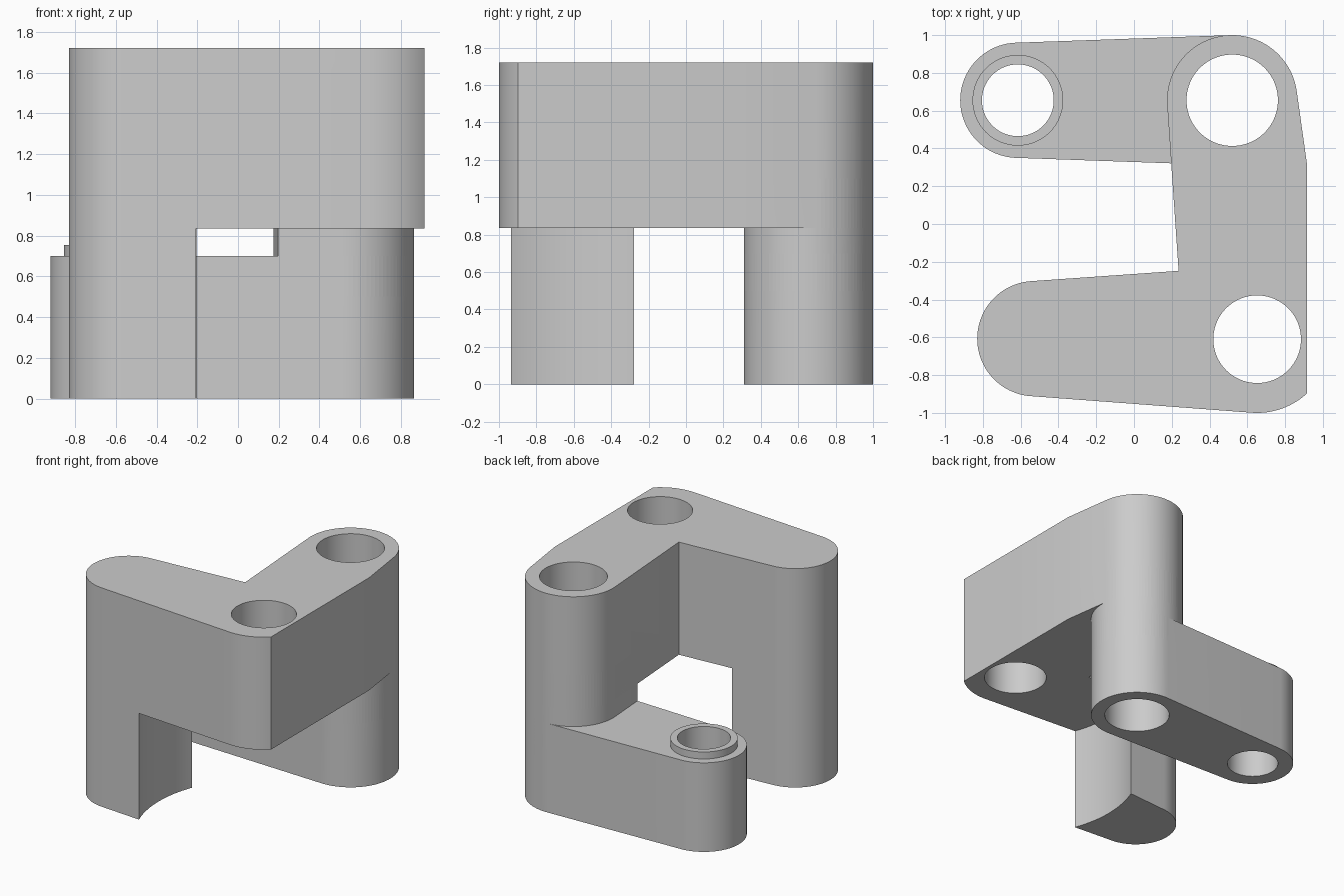
import bpy, bmesh, math
from mathutils import Vector
from mathutils.geometry import convex_hull_2d

cube = bpy.data.objects.get("Cube")
if cube:
    bpy.data.objects.remove(cube)

grey = bpy.data.materials.new("plain_grey")
grey.use_nodes = True
colour = (0.6, 0.6, 0.6, 1)
grey.diffuse_color = colour
grey.node_tree.nodes["Principled BSDF"].inputs["Base Color"].default_value = colour

# Plan circles: centre x, centre y, radius
LEG_END = (-0.525, -0.607, 0.305)
FRONT_CORNER = (0.652, -0.61, 0.39)
POST = (0.52, 0.655, 0.345)
BOSS_END = (-0.615, 0.655, 0.305)
SEGMENTS = 96


def prism(name, circles, z0, z1):
    """Extrude the convex outline wrapped around some circles."""
    pts = [Vector((x + r * math.cos(a), y + r * math.sin(a)))
           for x, y, r in circles
           for a in (math.tau * i / SEGMENTS for i in range(SEGMENTS))]
    outline = [pts[i] for i in convex_hull_2d(pts)]
    bm = bmesh.new()
    base = bm.faces.new([bm.verts.new((p.x, p.y, z0)) for p in outline])
    top = bmesh.ops.extrude_face_region(bm, geom=[base])["geom"]
    bmesh.ops.translate(bm, vec=(0, 0, z1 - z0),
                        verts=[v for v in top if isinstance(v, bmesh.types.BMVert)])
    bmesh.ops.recalc_face_normals(bm, faces=bm.faces)
    mesh = bpy.data.meshes.new(name)
    bm.to_mesh(mesh)
    bm.free()
    obj = bpy.data.objects.new(name, mesh)
    mesh.materials.append(grey)
    bpy.context.collection.objects.link(obj)
    return obj


def combine(target, tool, operation):
    """Apply a boolean and discard the tool."""
    mod = target.modifiers.new(operation, 'BOOLEAN')
    mod.operation = operation
    mod.solver = 'EXACT'
    mod.object = tool
    bpy.context.view_layer.update()
    graph = bpy.context.evaluated_depsgraph_get()
    mesh = bpy.data.meshes.new_from_object(target.evaluated_get(graph))
    target.modifiers.clear()
    target.data = mesh
    bpy.data.objects.remove(tool)


def hole(target, x, y, r, z0=-0.2, z1=2):
    combine(target, prism("hole_cutter", [(x, y, r)], z0, z1), 'DIFFERENCE')


# Upper elbow plate, trimmed flat along its left side
body = prism("bracket_body", [LEG_END, FRONT_CORNER], 0.835, 1.72)
combine(body, prism("upper_side_arm", [FRONT_CORNER, POST], 0.835, 1.72), 'UNION')
bpy.ops.mesh.primitive_cube_add(size=1, location=(1.415, 0, 1.2))
trim = bpy.context.object
trim.scale = (1, 3, 3)
combine(body, trim, 'DIFFERENCE')

# Front leg with a concave inner side
leg = prism("front_leg", [LEG_END, FRONT_CORNER], 0, 1.2)
hole(leg, 0.652, -0.61, 0.918)
combine(body, leg, 'UNION')

# Neck joining the two levels at the back post
neck = prism("post_neck", [BOSS_END, POST], 0.5, 1.1)
combine(neck, prism("neck_limit", [FRONT_CORNER, POST], 0.4, 1.2), 'INTERSECT')
combine(body, neck, 'UNION')

# Lower back arm and its raised collar
combine(body, prism("lower_arm", [BOSS_END, POST], 0, 0.7), 'UNION')
combine(body, prism("collar", [(-0.615, 0.655, 0.24)], 0.5, 0.755), 'UNION')

# Through holes
hole(body, 0.52, 0.655, 0.242)
hole(body, 0.652, -0.61, 0.232)
hole(body, -0.615, 0.655, 0.19)

# Smooth curved walls with crisp edges
bpy.ops.object.select_all(action='DESELECT')
body.select_set(True)
bpy.context.view_layer.objects.active = body
bpy.ops.object.shade_smooth_by_angle(angle=math.radians(25))
